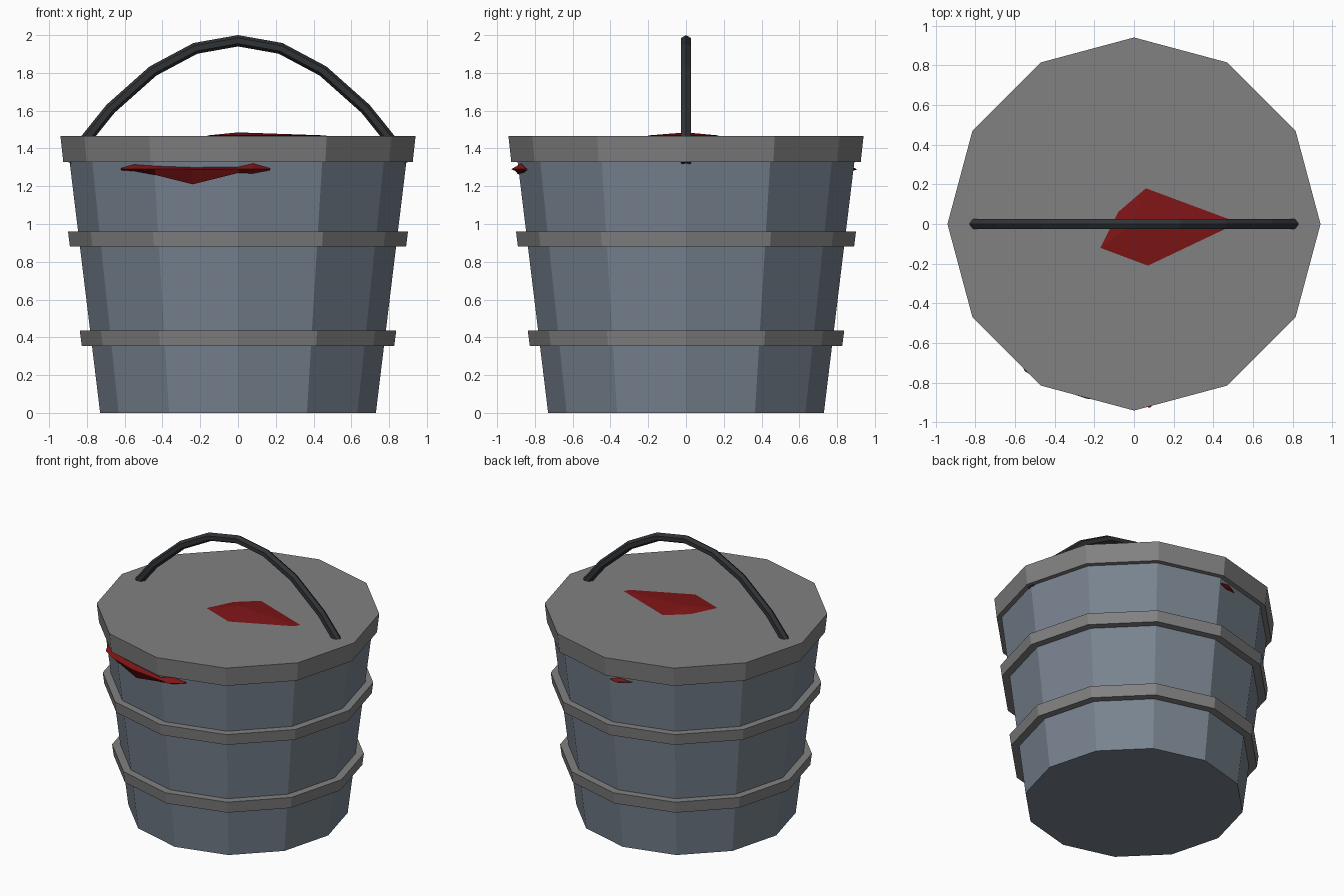
import bpy, bmesh
from math import pi, sin, cos
from mathutils import Vector

if "Cube" in bpy.data.objects:
    bpy.data.objects.remove(bpy.data.objects["Cube"])


def material(name, rgb):
    m = bpy.data.materials.new(name)
    m.diffuse_color = (*rgb, 1)
    m.use_nodes = True
    m.node_tree.nodes["Principled BSDF"].inputs["Base Color"].default_value = m.diffuse_color
    return m


WOOD = material("slate", (0.19, 0.23, 0.28))
METAL = material("grey_metal", (0.22, 0.22, 0.22))
DARK = material("dark_metal", (0.03, 0.033, 0.038))
RED = material("red_paint", (0.21, 0.007, 0.008))


def make(name, bm, mat):
    bmesh.ops.recalc_face_normals(bm, faces=bm.faces)
    me = bpy.data.meshes.new(name)
    bm.to_mesh(me)
    bm.free()
    me.materials.append(mat)
    ob = bpy.data.objects.new(name, me)
    bpy.context.collection.objects.link(ob)
    return ob


def loft(name, rings, mat):
    """Skin a row of equal-sized point rings and cap both ends."""
    bm = bmesh.new()
    rows = [[bm.verts.new(p) for p in ring] for ring in rings]
    n = len(rows[0])
    for a, b in zip(rows, rows[1:]):
        for i in range(n):
            j = (i + 1) % n
            bm.faces.new((a[i], a[j], b[j], b[i]))
    bm.faces.new(rows[0])
    bm.faces.new(rows[-1])
    return make(name, bm, mat)


def fan(name, outline, apex, base, mat):
    """Low faceted cone over an outline, closed underneath at a base point."""
    bm = bmesh.new()
    vs = [bm.verts.new(p) for p in outline]
    tip, foot = bm.verts.new(apex), bm.verts.new(base)
    for i in range(len(vs)):
        j = (i + 1) % len(vs)
        bm.faces.new((vs[i], vs[j], tip))
        bm.faces.new((vs[j], vs[i], foot))
    return make(name, bm, mat)


def circle12(r, z):
    return [(r * cos(i * pi / 6), r * sin(i * pi / 6), z) for i in range(12)]


# Tapered twelve-sided body, hoops and lidded rim
for name, r0, r1, z0, z1, mat in (
        ("bucket_body", 0.73, 0.90, 0.0, 1.40, WOOD),
        ("lower_hoop", 0.827, 0.838, 0.355, 0.437, METAL),
        ("upper_hoop", 0.89, 0.90, 0.88, 0.96, METAL),
        ("rim_and_lid", 0.925, 0.94, 1.328, 1.465, METAL)):
    loft(name, [circle12(r0, z0), circle12(r1, z1)], mat)

# Handle: hexagonal bar along a parabolic arch
path = [Vector((0.9 * t, 0, 1.33 + 0.64 * (1 - t * t)))
        for t in (i / 4 for i in range(-4, 5))]
rings = []
for i, p in enumerate(path):
    d = (path[min(i + 1, 8)] - path[max(i - 1, 0)]).normalized()
    up = Vector((-d.z, 0, d.x))
    rings.append([p + 0.03 * (cos(k * pi / 3) * up + Vector((0, sin(k * pi / 3), 0)))
                  for k in range(6)])
loft("handle", rings, DARK)

# Paint puddle on the lid
puddle = [(-0.17, -0.12), (-0.08, 0.06), (0.06, 0.18),
          (0.49, 0.02), (0.47, -0.02), (0.07, -0.21)]
fan("lid_puddle", [(x, y, 1.468) for x, y in puddle],
    (0, 0, 1.485), (0, 0, 1.45), RED)


# Paint drip along the front, under the rim
def wall(x):
    a = abs(x)
    return -min(0.895 - 0.268 * a, 1.2225 - a)


drip = []
for x, y, top, bottom in ((-0.62, -0.61, 1.295, 1.285), (-0.55, -0.742, 1.315, 1.28),
                          (-0.44, -0.81, 1.307, 1.26), (-0.24, -0.88, 1.30, 1.21),
                          (0.0, -0.91, 1.302, 1.27), (0.08, -0.925, 1.32, 1.268),
                          (0.17, -0.855, 1.295, 1.285)):
    w = wall(x)
    drip.append([(x, w, top), (x, y, 1.29), (x, w, bottom), (x, w + 0.05, 1.29)])
loft("front_drip", drip, RED)

# Small paint drop at the back
fan("back_drop", [(-0.16, 0.845, 1.29), (-0.07, 0.872, 1.308),
                  (0.0, 0.885, 1.29), (-0.07, 0.872, 1.275)],
    (-0.06, 0.905, 1.29), (-0.07, 0.82, 1.29), RED)
